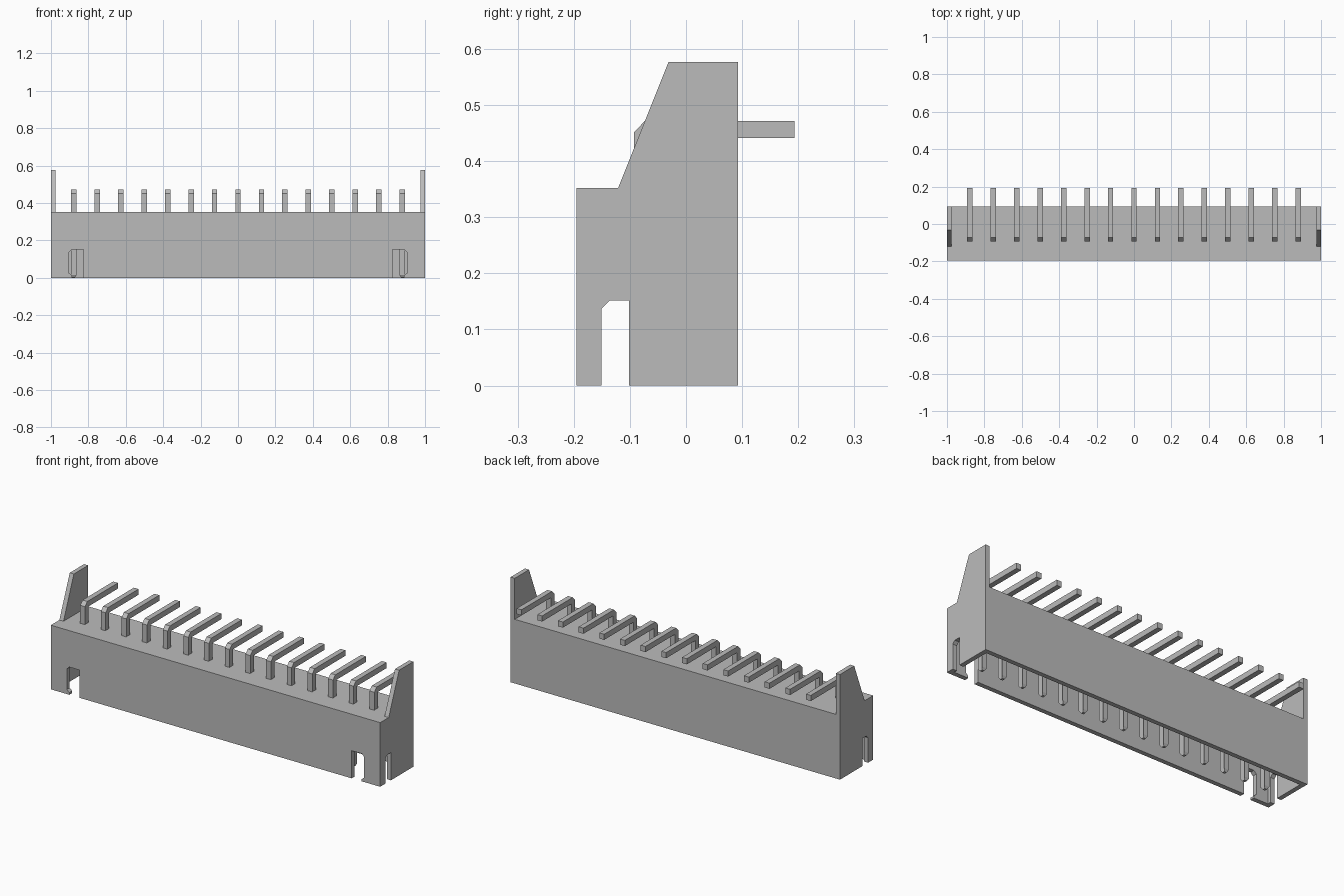
import bpy
import bmesh
from mathutils import Vector

if "Cube" in bpy.data.objects:
    bpy.data.objects.remove(bpy.data.objects["Cube"], do_unlink=True)

grey = bpy.data.materials.new("light grey")
grey.use_nodes = True
colour = (0.5, 0.5, 0.5, 1)
grey.diffuse_color = colour
grey.node_tree.nodes["Principled BSDF"].inputs["Base Color"].default_value = colour


def prism(name, profile, start, end, axis="X"):
    """Extrude a profile along X (profile is y,z) or along Y (profile is x,z)."""
    bm = bmesh.new()
    if axis == "X":
        points = [(start, a, b) for a, b in profile]
        move = Vector((end - start, 0, 0))
    else:
        points = [(a, start, b) for a, b in profile]
        move = Vector((0, end - start, 0))
    face = bm.faces.new([bm.verts.new(p) for p in points])
    new = bmesh.ops.extrude_face_region(bm, geom=[face])["geom"]
    bmesh.ops.translate(bm, vec=move, verts=[v for v in new if isinstance(v, bmesh.types.BMVert)])
    bmesh.ops.recalc_face_normals(bm, faces=bm.faces)
    mesh = bpy.data.meshes.new(name)
    bm.to_mesh(mesh)
    bm.free()
    mesh.materials.append(grey)
    obj = bpy.data.objects.new(name, mesh)
    bpy.context.collection.objects.link(obj)
    return obj


def rect(a0, a1, b0, b1):
    return [(a0, b0), (a1, b0), (a1, b1), (a0, b1)]


def cut(target, cutter):
    cutter.hide_render = True
    mod = target.modifiers.new("cut", "BOOLEAN")
    mod.operation = "DIFFERENCE"
    mod.solver = "EXACT"
    mod.object = cutter
    bpy.context.view_layer.objects.active = target
    bpy.ops.object.modifier_apply(modifier=mod.name)
    bpy.data.objects.remove(cutter, do_unlink=True)


FRONT, BACK, DECK, TOP = -0.195, 0.093, 0.352, 0.577
WALL, CEILING, SLOT = 0.025, 0.25, 0.152

# Housing: the end outline with its raised ears, run the full length
housing = prism("housing", [(FRONT, 0), (BACK, 0), (BACK, TOP), (-0.031, TOP),
                            (-0.121, DECK), (FRONT, DECK)], -1, 1)

# Clear the space between the ears, then hollow the shell from below
cut(housing, prism("ear_gap", rect(-0.4, 0.4, DECK, 0.7), WALL - 1, 1 - WALL))
cut(housing, prism("cavity", rect(FRONT + WALL, BACK - WALL, -0.1, CEILING), WALL - 1, 1 - WALL))

for side in (-1, 1):
    # Slot in the end wall
    end_slot = [(-0.151, -0.1), (-0.102, -0.1), (-0.102, SLOT), (-0.136, SLOT), (-0.151, 0.137)]
    cut(housing, prism("end_slot", end_slot, side * 0.96, side * 1.1))
    # Latch slot in the front wall, with a small lip at the outer bottom edge
    latch = [(0.827, -0.1), (0.827, SLOT), (0.888, SLOT), (0.903, 0.137),
             (0.903, 0.025), (0.888, 0.012), (0.888, -0.1)]
    cut(housing, prism("latch_slot", [(side * x, z) for x, z in latch],
                       FRONT - 0.1, FRONT + WALL + 0.01, "Y"))

# Bent contact pins, with tapered lower tips
COUNT, PITCH, HALF = 15, 0.1255, 0.0145
pin_outline = [(-0.085, 0.002), (-0.070, 0.002), (-0.062, 0.015), (-0.062, 0.441),
               (0.193, 0.441), (0.193, 0.472), (-0.073, 0.472), (-0.093, 0.451), (-0.093, 0.015)]
for i in range(COUNT):
    x = (i - (COUNT - 1) / 2) * PITCH
    pin = prism(f"pin_{i + 1}", pin_outline, x - HALF, x + HALF)
    for v in pin.data.vertices:
        if v.co.z < 0.01:
            v.co.x = x + (v.co.x - x) * 0.5
